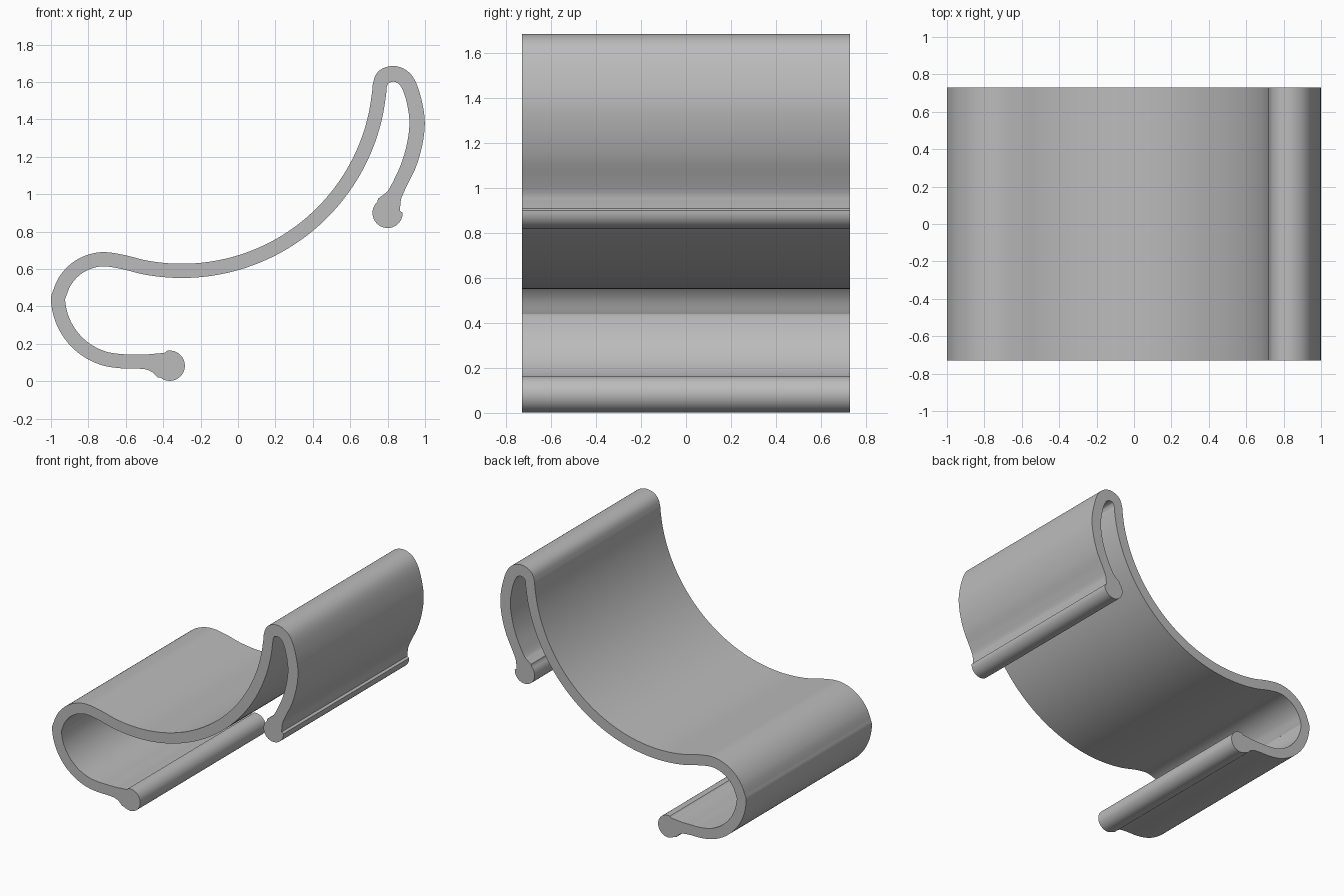
import bpy, bmesh
from math import sin, cos, radians, atan2, pi
from mathutils import Vector

cube = bpy.data.objects.get("Cube")
if cube:
    bpy.data.objects.remove(cube)

HALF_DEPTH = 0.73
HALF_WALL = 0.038
BULB_RADIUS = 0.081
FOOT_BULB = Vector((-0.365, 0.083))
HOOK_BULB = Vector((0.80, 0.90))


def arc(cx, cz, r, start, end, count):
    """Points (x, z, half thickness) on an arc, angles in degrees."""
    angles = [radians(start + (end - start) * i / count) for i in range(count + 1)]
    return [(cx + r * cos(a), cz + r * sin(a), HALF_WALL) for a in angles]


def spline(points, steps=8):
    """Smooth curve through all points."""
    pts = [Vector(p) for p in points]
    pts = [2 * pts[0] - pts[1]] + pts + [2 * pts[-1] - pts[-2]]
    out = []
    for a, b, c, d in zip(pts, pts[1:], pts[2:], pts[3:]):
        for i in range(steps):
            t = i / steps
            out.append(0.5 * (2 * b + (c - a) * t + (2 * a - 5 * b + 4 * c - d) * t ** 2
                              + (3 * b - a - 3 * c + d) * t ** 3))
    return out + [pts[-2]]


def bulb(center, begin, end, count=28):
    """Counterclockwise round tip between two outline points."""
    a0 = atan2(begin.y - center.y, begin.x - center.x)
    a1 = atan2(end.y - center.y, end.x - center.x)
    sweep = (a1 - a0) % (2 * pi)
    return [center + BULB_RADIUS * Vector((cos(a0 + sweep * i / count), sin(a0 + sweep * i / count)))
            for i in range(1, count)]


# Centre line: foot, rolled front, cradle, top bend, hook
foot = [(-0.41, 0.087, 0.069), (-0.44, 0.096, 0.054), (-0.485, 0.103, 0.041),
        (-0.55, 0.106, HALF_WALL)]
roll = arc(-0.615, 0.455, 0.348, 268, 184, 6) + arc(-0.715, 0.405, 0.247, 165, 88, 5)
cradle = arc(-0.3, 1.65, 1.06, 253, 354, 17)
bend = [(0.759, 1.585, 0.038), (0.782, 1.628, 0.042), (0.838, 1.643, 0.042),
        (0.895, 1.612, 0.041), (0.933, 1.53, 0.04)]
hook = [(0.957, 1.40, 0.041), (0.947, 1.28, 0.041), (0.914, 1.16, 0.04),
        (0.868, 1.06, 0.038), (0.838, 1.0, 0.041), (0.822, 0.97, 0.053),
        (0.807, 0.943, 0.067)]
line = spline(foot + roll + cradle + bend + hook)

# Offset both ways into the two wall edges
left, right = [], []
for i, p in enumerate(line):
    d = line[min(i + 1, len(line) - 1)] - line[max(i - 1, 0)]
    n = Vector((-d.y, d.x)).normalized() * p.z
    left.append(p.xy + n)
    right.append(p.xy - n)
outline = (right + bulb(HOOK_BULB, right[-1], left[-1])
           + left[::-1] + bulb(FOOT_BULB, left[0], right[0]))

# Extrude the profile along y
bm = bmesh.new()
face = bm.faces.new([bm.verts.new((p.x, -HALF_DEPTH, p.y)) for p in outline])
result = bmesh.ops.extrude_face_region(bm, geom=[face], use_keep_orig=True)
moved = [g for g in result["geom"] if isinstance(g, bmesh.types.BMVert)]
bmesh.ops.translate(bm, verts=moved, vec=(0, 2 * HALF_DEPTH, 0))
bmesh.ops.recalc_face_normals(bm, faces=bm.faces)
mesh = bpy.data.meshes.new("curved_stand")
bm.to_mesh(mesh)
bm.free()
stand = bpy.data.objects.new("curved_stand", mesh)
bpy.context.collection.objects.link(stand)

# Plain grey finish
grey = bpy.data.materials.new("plain_grey")
grey.use_nodes = True
color = (0.5, 0.5, 0.5, 1)
grey.diffuse_color = color
grey.node_tree.nodes["Principled BSDF"].inputs["Base Color"].default_value = color
mesh.materials.append(grey)

bpy.ops.object.select_all(action="DESELECT")
stand.select_set(True)
bpy.context.view_layer.objects.active = stand
bpy.ops.object.shade_smooth_by_angle(angle=radians(35))
